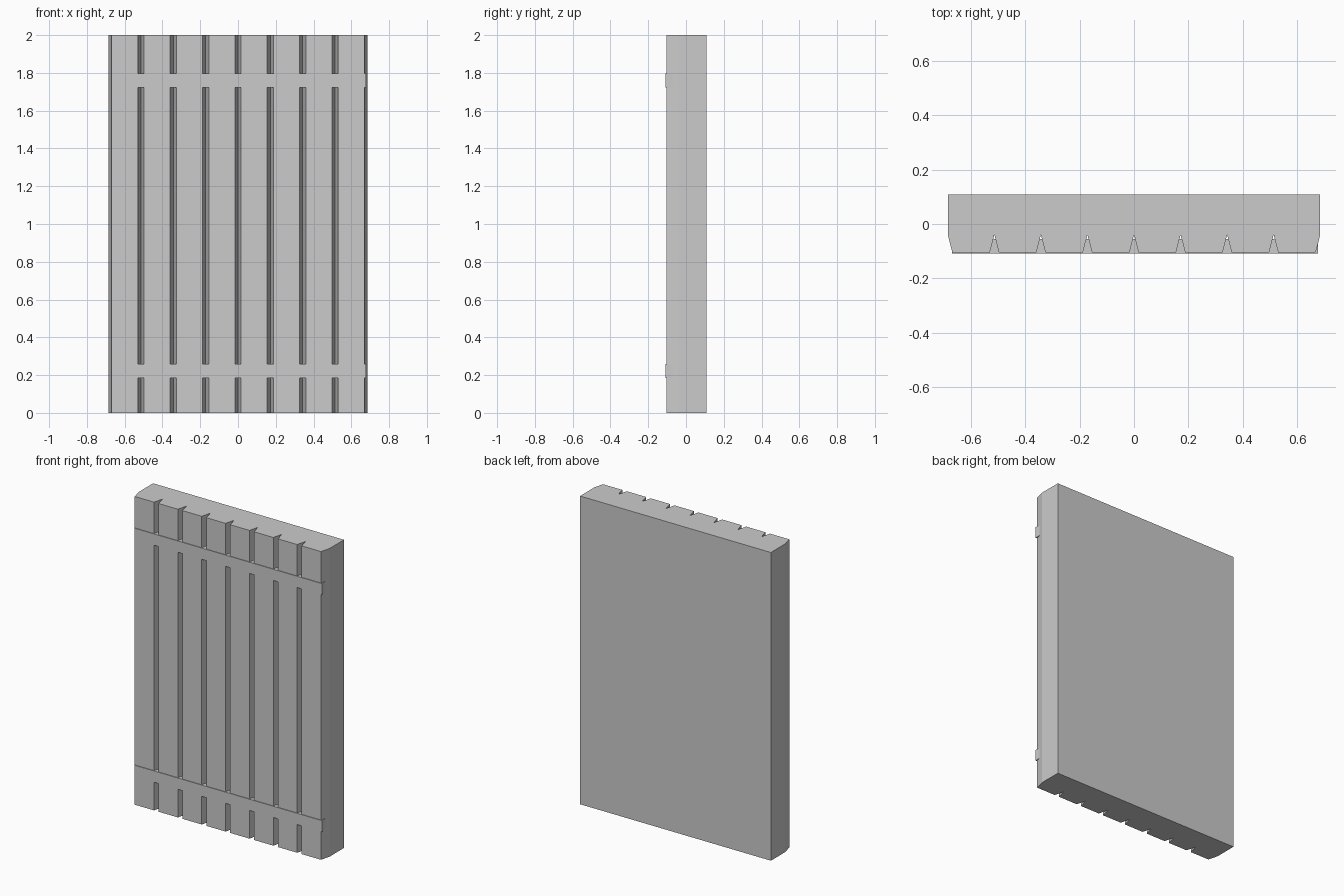
import bpy, bmesh

if "Cube" in bpy.data.objects:
    bpy.data.objects.remove(bpy.data.objects["Cube"])

HALF_W, BACK, FRONT, VALLEY = 0.685, 0.108, -0.104, -0.039
PLANKS, BEVEL, HEIGHT = 8, 0.0165, 2.0


def extrude_profile(name, pts, z0, z1):
    """Extrude a closed xy outline from z0 to z1."""
    bm = bmesh.new()
    face = bm.faces.new([bm.verts.new((x, y, z0)) for x, y in pts])
    ext = bmesh.ops.extrude_face_region(bm, geom=[face], use_keep_orig=True)
    top = [v for v in ext["geom"] if isinstance(v, bmesh.types.BMVert)]
    bmesh.ops.translate(bm, verts=top, vec=(0, 0, z1 - z0))
    bmesh.ops.recalc_face_normals(bm, faces=bm.faces)
    mesh = bpy.data.meshes.new(name)
    bm.to_mesh(mesh)
    bm.free()
    obj = bpy.data.objects.new(name, mesh)
    bpy.context.collection.objects.link(obj)
    return obj


# Plank panel: flat back, V groove between neighbouring planks
outline = [(HALF_W, BACK), (-HALF_W, BACK), (-HALF_W, VALLEY)]
step = 2 * HALF_W / PLANKS
for i in range(PLANKS):
    left = -HALF_W + i * step
    outline += [(left + BEVEL, FRONT), (left + step - BEVEL, FRONT),
                (left + step, VALLEY)]
extrude_profile("plank_panel", outline, 0, HEIGHT)

# Two cross straps sitting just proud of the planks
strap = [(-0.669, -0.108), (0.677, -0.108), (0.677, -0.056), (-0.669, -0.056)]
for name, z0, z1 in (("lower_strap", 0.185, 0.258), ("upper_strap", 1.723, 1.796)):
    extrude_profile(name, strap, z0, z1)
